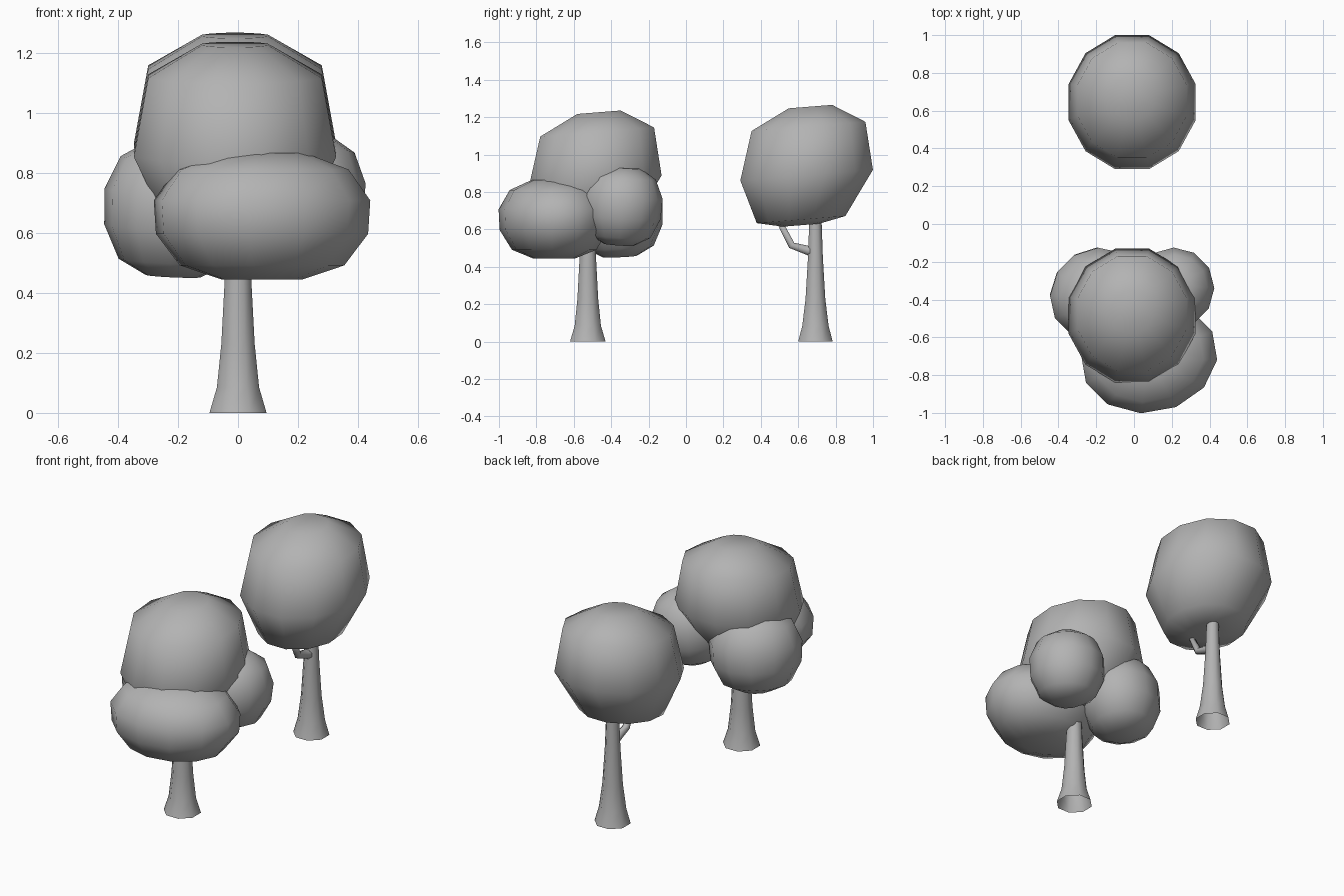
import bpy
import math
from mathutils import Vector, Matrix

cube = bpy.data.objects.get("Cube")
if cube:
    bpy.data.objects.remove(cube, do_unlink=True)

grey = bpy.data.materials.new("plain_grey")
grey.use_nodes = True
colour = (0.45, 0.45, 0.45, 1)
grey.diffuse_color = colour
grey.node_tree.nodes["Principled BSDF"].inputs["Base Color"].default_value = colour


def tube(name, rings, sides, capped):
    """Skin a list of (centre, radius, axis) rings into a smooth object."""
    verts, faces = [], []
    for centre, radius, axis in rings:
        turn = Vector((0, 0, 1)).rotation_difference(Vector(axis))
        for i in range(sides):
            a = math.tau * (i + 0.5) / sides
            spoke = Vector((math.cos(a), math.sin(a), 0)) * radius
            verts.append(Vector(centre) + turn @ spoke)
    for k in range(len(rings) - 1):
        for i in range(sides):
            j = (i + 1) % sides
            faces.append((k * sides + i, k * sides + j,
                          (k + 1) * sides + j, (k + 1) * sides + i))
    if capped:
        last = (len(rings) - 1) * sides
        faces.append(tuple(reversed(range(sides))))
        faces.append(tuple(range(last, last + sides)))
    mesh = bpy.data.meshes.new(name)
    mesh.from_pydata(verts, [], faces)
    mesh.materials.append(grey)
    mesh.shade_smooth()
    obj = bpy.data.objects.new(name, mesh)
    bpy.context.collection.objects.link(obj)
    return obj


UP = (0, 0, 1)

# Large crown: (radius, height, forward drift) per ring, leaning slightly
CROWN = [(0.10, -0.265, -0.03), (0.245, -0.235, -0.03), (0.367, 0, 0),
         (0.315, 0.26, 0.01), (0.12, 0.365, 0.02)]


def crown(name, location):
    obj = tube(name, [((0, y, z), r, UP) for r, z, y in CROWN], 12, True)
    lean = Matrix.Identity(4)
    lean[0][0] = 0.95
    lean[2][1] = 0.08
    obj.data.transform(Matrix.Translation(location) @ lean)


# Side clump: unit ball profile, scaled, turned and tipped
CLUMP = [(0.38, -1), (0.76, -0.78), (0.98, -0.28),
         (1.0, 0.25), (0.80, 0.74), (0.40, 1)]


def clump(name, location, size, turn, tip):
    obj = tube(name, [((0, 0, z), r, UP) for r, z in CLUMP], 12, True)
    obj.data.transform(Matrix.Translation(location)
                       @ Matrix.Rotation(math.radians(turn), 4, "Z")
                       @ Matrix.Rotation(math.radians(tip), 4, "Y")
                       @ Matrix.Diagonal((*size, 1)))


def trunk(name, y, profile):
    tube(name, [((0, y, z), r, UP) for r, z in profile], 8, False)


# Front tree
trunk("front_trunk", -0.525,
      [(0.103, 0), (0.076, 0.085), (0.06, 0.23), (0.047, 0.46), (0.04, 0.66)])
crown("front_crown", (-0.01, -0.485, 0.86))
clump("front_clump", (0.08, -0.705, 0.655), (0.365, 0.295, 0.21), 10, 0)
clump("back_left_clump", (0.205, -0.345, 0.725), (0.22, 0.215, 0.207), 45, 5)
clump("back_right_clump", (-0.205, -0.365, 0.68), (0.23, 0.255, 0.225), -45, 4)

# Back tree
trunk("back_trunk", 0.692,
      [(0.1, 0), (0.076, 0.085), (0.057, 0.23), (0.043, 0.45), (0.033, 0.72)])
crown("back_crown", (-0.01, 0.645, 0.89))
tube("back_branch", [((0, 0.69, 0.475), 0.03, (0, -1, 0.25)),
                     ((0, 0.645, 0.49), 0.026, (0, -1, 0.3)),
                     ((0, 0.565, 0.515), 0.021, (0, -0.8, 0.8)),
                     ((0, 0.49, 0.66), 0.016, (0, -0.4, 1))], 8, True)
